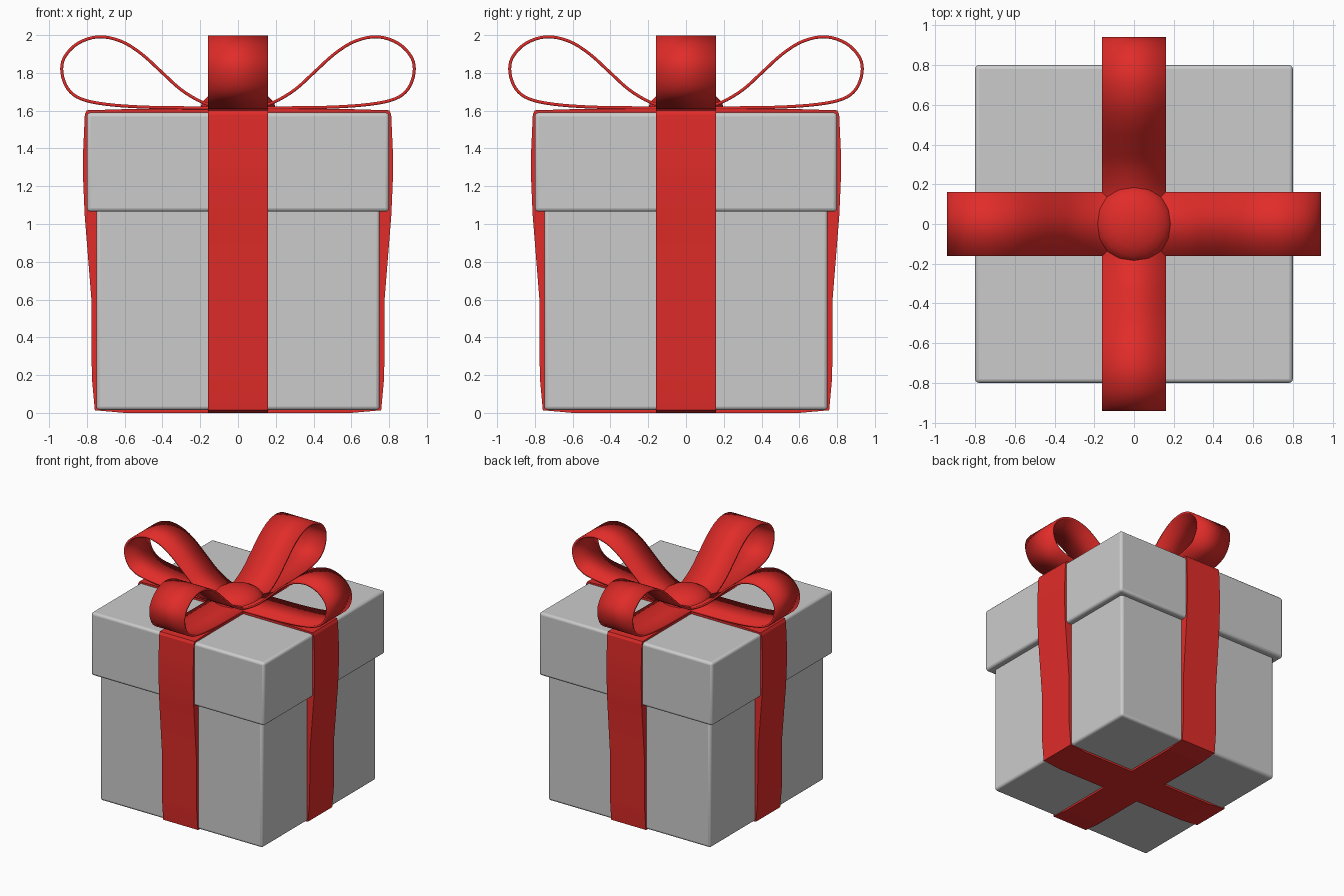
import bpy, bmesh, math
from mathutils import Vector

if "Cube" in bpy.data.objects:
    bpy.data.objects.remove(bpy.data.objects["Cube"])

RED = bpy.data.materials.new("ribbon_red")
RED.diffuse_color = (0.75, 0.025, 0.022, 1)
RED.use_nodes = True
RED.node_tree.nodes["Principled BSDF"].inputs["Base Color"].default_value = RED.diffuse_color
W = 0.16  # half width of the ribbon


def finish(obj, angle=30):
    bpy.ops.object.select_all(action='DESELECT')
    obj.select_set(True)
    bpy.context.view_layer.objects.active = obj
    bpy.ops.object.shade_smooth_by_angle(angle=math.radians(angle))


def add_mesh(name, verts, faces):
    mesh = bpy.data.meshes.new(name)
    mesh.from_pydata(verts, [], faces)
    bm = bmesh.new()
    bm.from_mesh(mesh)
    bmesh.ops.recalc_face_normals(bm, faces=bm.faces)
    bm.to_mesh(mesh)
    bm.free()
    mesh.materials.append(RED)
    obj = bpy.data.objects.new(name, mesh)
    bpy.context.collection.objects.link(obj)
    return obj


def box(name, half, z0, z1):
    bpy.ops.mesh.primitive_cube_add(size=1, location=(0, 0, (z0 + z1) / 2))
    obj = bpy.context.object
    obj.name = name
    obj.scale = (2 * half, 2 * half, z1 - z0)
    bpy.ops.object.transform_apply(location=False, rotation=False, scale=True)
    bev = obj.modifiers.new("soft_edges", 'BEVEL')
    bev.width, bev.segments = 0.02, 3
    finish(obj, 40)


# Box and lid
box("box_body", 0.75, 0.015, 1.09)
box("box_lid", 0.80, 1.065, 1.59)

# Wrapping bands: slightly loose closed ring, its inner side buried in the box
half = [(0.60, 0.0), (0.758, 0.014), (0.774, 0.19), (0.776, 0.60), (0.812, 1.05),
        (0.82, 1.24), (0.82, 1.38), (0.811, 1.58), (0.80, 1.602), (0.60, 1.608)]
outer = half + [(-x, z) for x, z in reversed(half)]


def band(name, turn):
    n = len(outer)
    verts, faces = [], []
    for x, z in outer:
        xi, zi = x * 0.9, 0.8 + (z - 0.8) * 0.95
        verts += [(x, -W, z), (x, W, z), (xi, W, zi), (xi, -W, zi)]
    for i in range(n):
        a, b = 4 * i, 4 * ((i + 1) % n)
        for k in range(4):
            m = (k + 1) % 4
            faces.append((a + k, a + m, b + m, b + k))
    obj = add_mesh(name, verts, faces)
    obj.rotation_euler.z = turn
    finish(obj, 5)


band("ribbon_band_x", 0)
band("ribbon_band_y", math.pi / 2)

# Bow loops: smooth path swept across the ribbon width
path = [(0.0, 1.615), (0.10, 1.622), (0.19, 1.645), (0.30, 1.71), (0.40, 1.80),
        (0.51, 1.90), (0.62, 1.968), (0.74, 1.991), (0.85, 1.955), (0.92, 1.88),
        (0.932, 1.80), (0.90, 1.715), (0.83, 1.662), (0.70, 1.634), (0.50, 1.619),
        (0.25, 1.615), (0.0, 1.612)]


def smooth_path(points, steps=4):
    p = [Vector(q) for q in points]
    p = [p[0]] + p + [p[-1]]
    out = []
    for i in range(1, len(p) - 2):
        a, b, c, d = p[i - 1:i + 3]
        for s in range(steps):
            t = s / steps
            out.append(0.5 * (2 * b + (c - a) * t + (2 * a - 5 * b + 4 * c - d) * t ** 2
                              + (3 * b - a - 3 * c + d) * t ** 3))
    return out + [p[-1]]


def bow_loop(name, turn):
    pts = smooth_path(path)
    verts = [(p.x, y, p.y) for p in pts for y in (-W, W)]
    faces = [(2 * i, 2 * i + 1, 2 * i + 3, 2 * i + 2) for i in range(len(pts) - 1)]
    obj = add_mesh(name, verts, faces)
    obj.rotation_euler.z = turn
    sol = obj.modifiers.new("thickness", 'SOLIDIFY')
    sol.thickness, sol.offset = 0.016, 0
    finish(obj, 40)


for i, side in enumerate(("right", "back", "left", "front")):
    bow_loop("bow_loop_" + side, i * math.pi / 2)

# Flattened knot in the middle of the bow
bpy.ops.mesh.primitive_uv_sphere_add(segments=16, ring_count=10, radius=0.2, location=(0, 0, 1.61))
knot = bpy.context.object
knot.name = "bow_knot"
knot.scale.z = 0.55
bpy.ops.object.transform_apply(location=False, rotation=False, scale=True)
knot.data.materials.append(RED)
finish(knot, 60)
